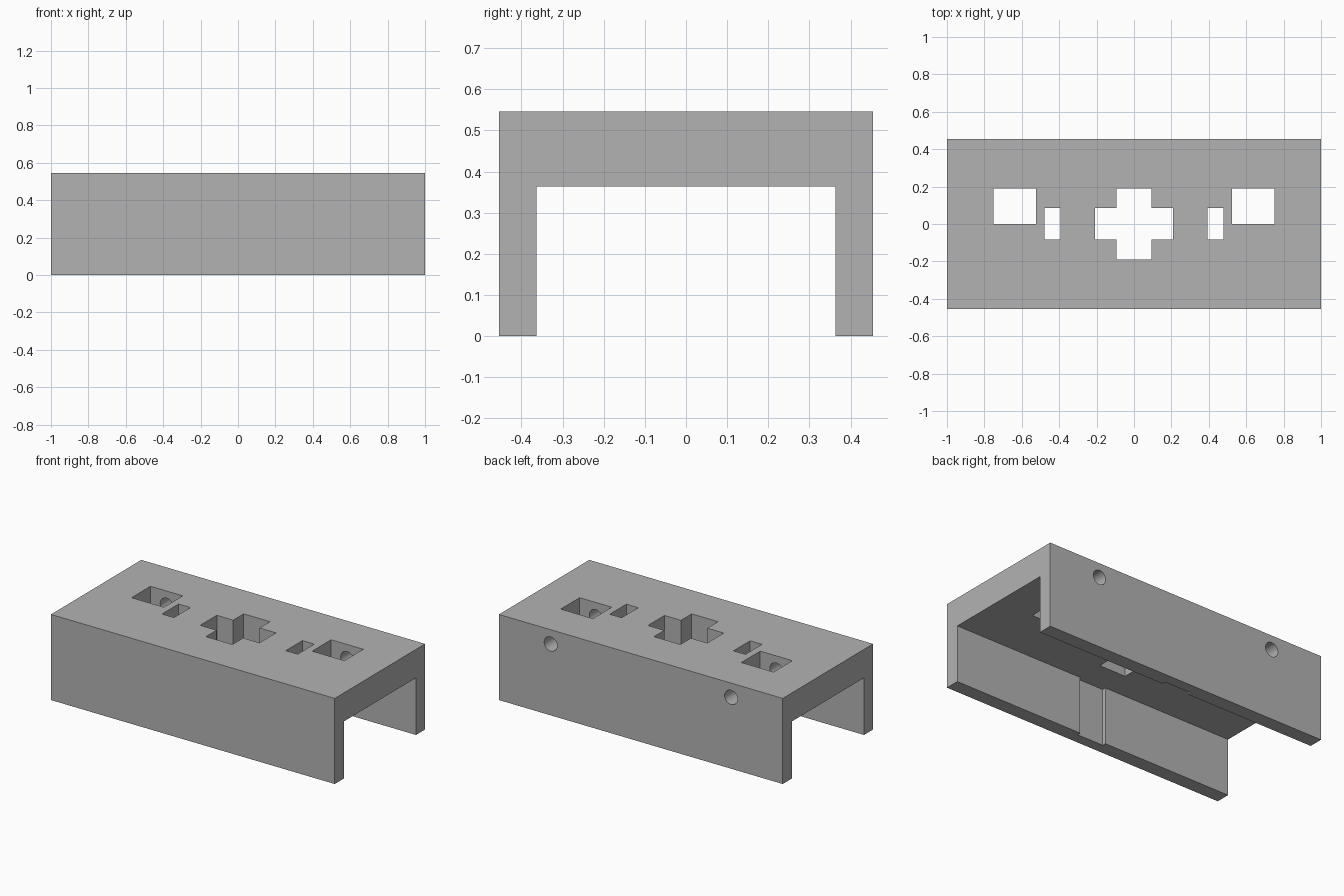
import bpy
import bmesh

default = bpy.data.objects.get("Cube")
if default:
    bpy.data.objects.remove(default, do_unlink=True)

HALF_W, HEIGHT, INNER_W, DECK = 0.4545, 0.5455, 0.3636, 0.3636

grey = bpy.data.materials.new("plain_grey")
grey.use_nodes = True
colour = (0.45, 0.45, 0.45, 1)
grey.diffuse_color = colour
grey.node_tree.nodes["Principled BSDF"].inputs["Base Color"].default_value = colour


def make_object(name, bm):
    bmesh.ops.recalc_face_normals(bm, faces=bm.faces)
    mesh = bpy.data.meshes.new(name)
    bm.to_mesh(mesh)
    bm.free()
    obj = bpy.data.objects.new(name, mesh)
    bpy.context.collection.objects.link(obj)
    return obj


def cut(body, cutter):
    cutter.hide_render = True
    mod = body.modifiers.new("cut", 'BOOLEAN')
    mod.operation = 'DIFFERENCE'
    mod.solver = 'EXACT'
    mod.object = cutter
    bpy.ops.object.select_all(action='DESELECT')
    bpy.context.view_layer.objects.active = body
    body.select_set(True)
    bpy.ops.object.modifier_apply(modifier=mod.name)
    bpy.data.objects.remove(cutter, do_unlink=True)


def cut_box(body, xs, ys, zs):
    bm = bmesh.new()
    bmesh.ops.create_cube(bm, size=1)
    for v in bm.verts:
        v.co = [r[0] if c < 0 else r[1] for c, r in zip(v.co, (xs, ys, zs))]
    cut(body, make_object("box_cutter", bm))


# Channel body: U profile extruded along x
profile = [(-HALF_W, 0), (-HALF_W, HEIGHT), (HALF_W, HEIGHT), (HALF_W, 0),
           (INNER_W, 0), (INNER_W, DECK), (-INNER_W, DECK), (-INNER_W, 0)]
bm = bmesh.new()
face = bm.faces.new([bm.verts.new((-1, y, z)) for y, z in profile])
extruded = bmesh.ops.extrude_face_region(bm, geom=[face])
moved = [g for g in extruded["geom"] if isinstance(g, bmesh.types.BMVert)]
bmesh.ops.translate(bm, verts=moved, vec=(2, 0, 0))
channel = make_object("channel_body", bm)
channel.data.materials.append(grey)

# Shallow vertical recesses inside both walls
for side in (-1, 1):
    ys = sorted((side * 0.3, side * 0.387))
    cut_box(channel, (-0.093, 0.093), ys, (-0.1, DECK))

# Cross-shaped opening in the deck
through = (0.3, 0.6)
cut_box(channel, (-0.093, 0.093), (-0.19, 0.19), through)
cut_box(channel, (-0.209, 0.209), (-0.082, 0.085), through)

# Mirrored slots, pockets and screw holes
for side in (-1, 1):
    cut_box(channel, sorted((side * 0.394, side * 0.478)), (-0.082, 0.085), through)
    cut_box(channel, sorted((side * 0.523, side * 0.75)), (0, 0.19), through)
    bpy.ops.mesh.primitive_cylinder_add(
        vertices=32, radius=0.0455, depth=0.6,
        location=(side * 0.636, 0.2, 0.4545), rotation=(1.570796, 0, 0))
    bpy.context.view_layer.update()
    cut(channel, bpy.context.object)

# Smooth the round holes, keep the edges crisp
bpy.ops.object.select_all(action='DESELECT')
bpy.context.view_layer.objects.active = channel
channel.select_set(True)
bpy.ops.object.shade_smooth_by_angle(angle=0.5)
for poly in channel.data.polygons:
    poly.material_index = 0
